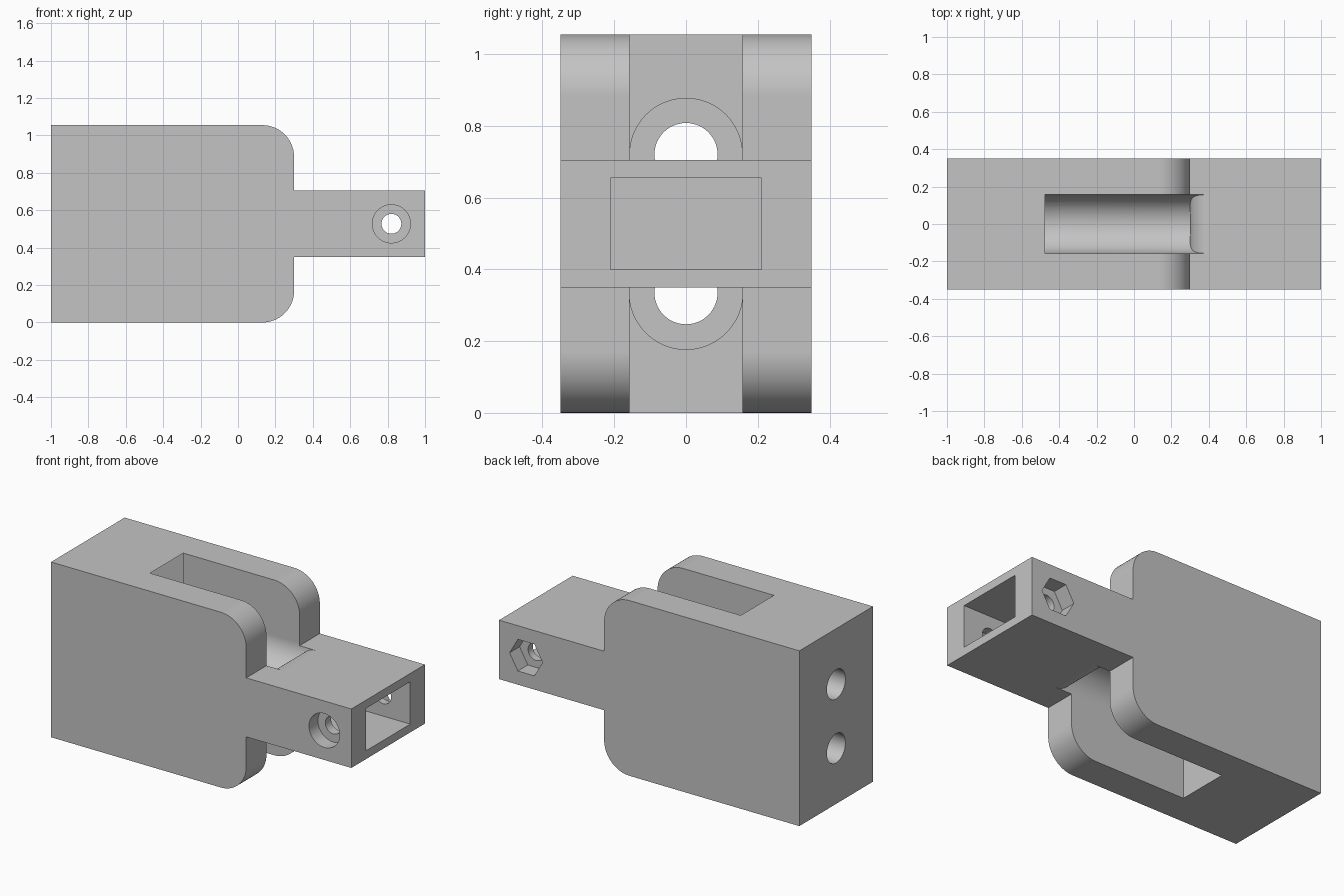
import bpy, bmesh, math
from mathutils import Vector

if "Cube" in bpy.data.objects:
    bpy.data.objects.remove(bpy.data.objects["Cube"], do_unlink=True)

grey = bpy.data.materials.new("plain grey")
grey.use_nodes = True
grey.diffuse_color = (0.55, 0.55, 0.55, 1)
grey.node_tree.nodes["Principled BSDF"].inputs["Base Color"].default_value = grey.diffuse_color

MID = 0.5275          # height of the mirror plane between the two grooves
HALF_W = 0.35         # half thickness of the whole bracket
GROOVE_R = 0.158
GROOVE_Z = 0.72
ARM_TOP = 0.705
NOSE = 0.3            # where the body ends and the arm begins


def arc(cx, cy, r, start, end, steps=24):
    """Points of an arc, angles in degrees."""
    angles = [math.radians(start + (end - start) * i / steps) for i in range(steps + 1)]
    return [(cx + r * math.cos(a), cy + r * math.sin(a)) for a in angles]


def prism(name, profile, axis, lo, hi):
    """Extrude a closed 2D profile along x (profile is y, z) or y (profile is x, z)."""
    place = (lambda p, t: (t, p[0], p[1])) if axis == "x" else (lambda p, t: (p[0], t, p[1]))
    bm = bmesh.new()
    face = bm.faces.new([bm.verts.new(place(p, lo)) for p in profile])
    out = bmesh.ops.extrude_face_region(bm, geom=[face])
    moved = [v for v in out["geom"] if isinstance(v, bmesh.types.BMVert)]
    shift = Vector((hi - lo, 0, 0)) if axis == "x" else Vector((0, hi - lo, 0))
    bmesh.ops.translate(bm, verts=moved, vec=shift)
    bmesh.ops.recalc_face_normals(bm, faces=bm.faces)
    mesh = bpy.data.meshes.new(name)
    bm.to_mesh(mesh)
    bm.free()
    mesh.materials.append(grey)
    obj = bpy.data.objects.new(name, mesh)
    bpy.context.collection.objects.link(obj)
    return obj


def circle(cx, cy, r, sides=64):
    return arc(cx, cy, r, 0, 360, sides)[:-1]


def rect(x0, y0, x1, y1):
    return [(x0, y0), (x1, y0), (x1, y1), (x0, y1)]


def cut(target, cutter):
    """Subtract the cutter from the target, then discard the cutter."""
    mod = target.modifiers.new("cut", "BOOLEAN")
    mod.operation = "DIFFERENCE"
    mod.solver = "EXACT"
    mod.object = cutter
    bpy.context.view_layer.objects.active = target
    bpy.ops.object.modifier_apply(modifier=mod.name)
    bpy.data.objects.remove(cutter, do_unlink=True)


def flip(points, upper):
    """Mirror a profile to the lower half when needed."""
    return points if upper else [(a, 2 * MID - z) for a, z in points]


# Outline of body and arm, rounded at the nose corners
top_half = ([(1, ARM_TOP), (NOSE, ARM_TOP)]
            + arc(NOSE - 0.17, 2 * MID - 0.17, 0.17, 0, 90)
            + [(-1, 2 * MID)])
outline = top_half + list(reversed(flip(top_half, False)))
bracket = prism("bracket", outline, "y", -HALF_W, HALF_W)

for upper in (True, False):
    # Open slot with a round floor, ending in a rounded lip on the arm
    section = [(GROOVE_R, 1.2)] + arc(0, GROOVE_Z, GROOVE_R, 0, -180, 48) + [(-GROOVE_R, 1.2)]
    slot = prism("slot_cutter", flip(section, upper), "x", -0.475, 0.409)
    lip = arc(0.41, ARM_TOP - 0.11, 0.11, 180, 90) + [(0.6, ARM_TOP), (0.6, MID), (NOSE, MID)]
    cut(slot, prism("lip_cutter", flip(lip, upper), "y", -0.3, 0.3))
    cut(bracket, slot)
    # Round seat deeper in the body, and the rear hole
    for r, start, end in ((GROOVE_R, -0.7, -0.4), (0.088, -1.1, -0.65)):
        ring = flip(circle(0, GROOVE_Z, r, 96), upper)
        cut(bracket, prism("bore_cutter", ring, "x", start, end))

# Rectangular socket in the end of the arm
cut(bracket, prism("socket_cutter", rect(-0.21, 0.4, 0.21, 0.655), "x", 0.55, 1.1))

# Cross bolt: through hole, round head recess in front, hex nut recess behind
BOLT_X = 0.82
cut(bracket, prism("bolt_cutter", circle(BOLT_X, MID, 0.053), "y", -0.5, 0.5))
cut(bracket, prism("head_cutter", circle(BOLT_X, MID, 0.102), "y", -0.5, -HALF_W + 0.085))
cut(bracket, prism("nut_cutter", circle(BOLT_X, MID, 0.11, 6), "y", HALF_W - 0.095, 0.5))

# Smooth the curves, keep the edges crisp and the flats flat
bpy.ops.object.select_all(action="DESELECT")
bracket.select_set(True)
bpy.context.view_layer.objects.active = bracket
bpy.ops.object.shade_smooth_by_angle(angle=math.radians(30))
weights = bracket.modifiers.new("flat_normals", "WEIGHTED_NORMAL")
weights.keep_sharp = True
